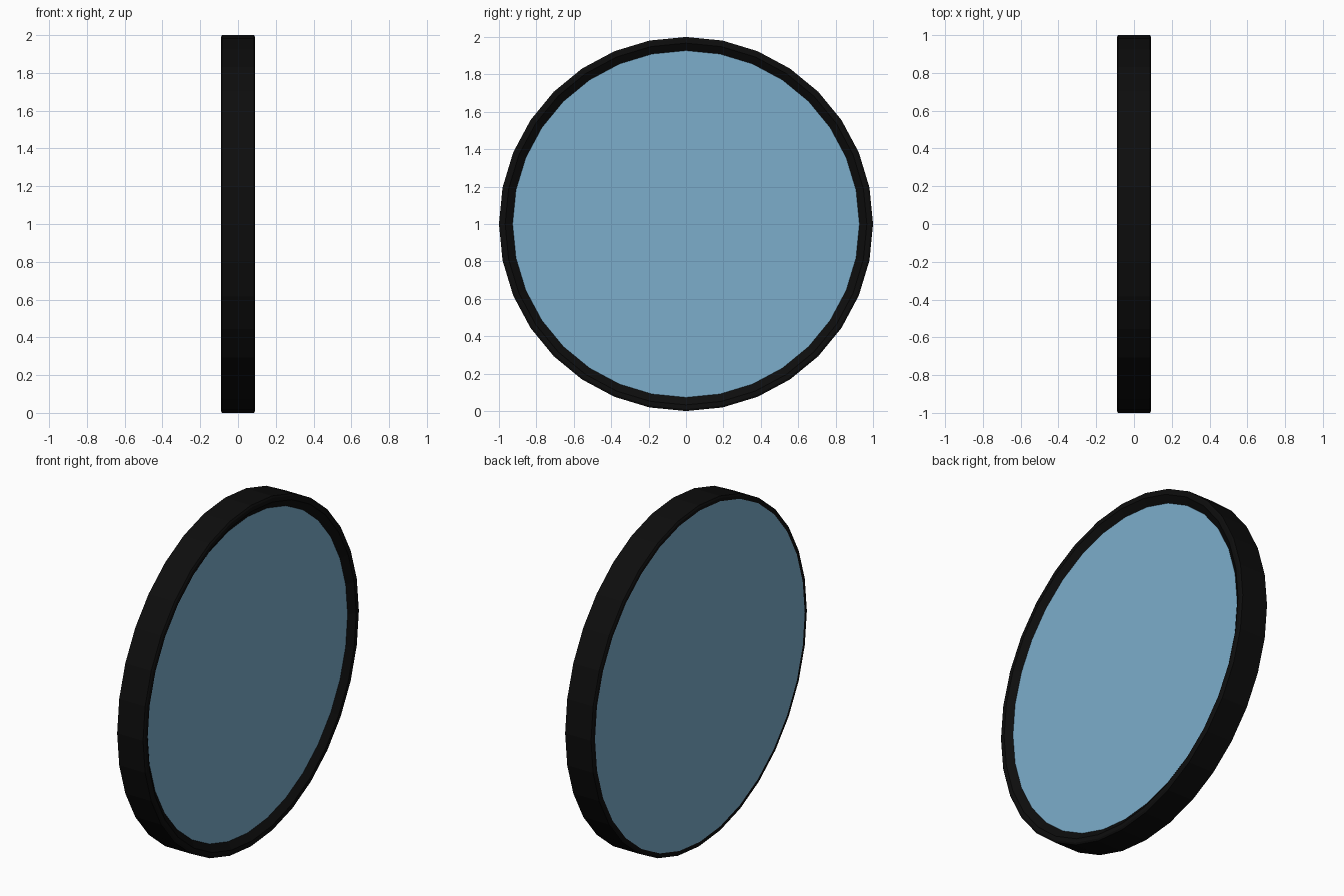
import bpy, math

if "Cube" in bpy.data.objects:
    bpy.data.objects.remove(bpy.data.objects["Cube"])

SIDES = 32


def material(name, rgb):
    m = bpy.data.materials.new(name)
    m.diffuse_color = (*rgb, 1)
    m.use_nodes = True
    m.node_tree.nodes["Principled BSDF"].inputs["Base Color"].default_value = m.diffuse_color
    return m


def add_object(name, verts, faces, mat):
    me = bpy.data.meshes.new(name)
    me.from_pydata(verts, [], faces)
    me.materials.append(mat)
    ob = bpy.data.objects.new(name, me)
    bpy.context.collection.objects.link(ob)
    return ob


def ring_points(x, r):
    step = 2 * math.pi / SIDES
    return [(x, r * math.cos(i * step), 1 + r * math.sin(i * step)) for i in range(SIDES)]


def lathe(name, profile, mat, cap):
    """Revolve an (x, radius) profile about the x axis; close it as a ring or cap its ends."""
    verts = [p for x, r in profile for p in ring_points(x, r)]
    n = len(profile)
    faces = []
    for k in range(n - 1 if cap else n):
        a, b = k * SIDES, (k + 1) % n * SIDES
        for i in range(SIDES):
            j = (i + 1) % SIDES
            faces.append((a + i, a + j, b + j, b + i))
    if cap:
        faces.append(tuple(reversed(range(SIDES))))
        faces.append(tuple(range((n - 1) * SIDES, n * SIDES)))
    return add_object(name, verts, faces, mat)


black = material("black_frame", (0.004, 0.004, 0.004))
blue = material("blue_glass", (0.2, 0.42, 0.6))

# Frame: chamfered outer edges, sloping inner lip on the +x side
lathe("frame", [(-0.09, 0.972), (-0.09, 0.99), (-0.084, 1.0), (0.084, 1.0),
                (0.09, 0.99), (0.09, 0.967), (0.062, 0.927)], black, False)

# Glass: flush at the back, recessed behind the lip at the front
lathe("glass", [(-0.09, 0.972), (0.062, 0.927)], blue, True)
